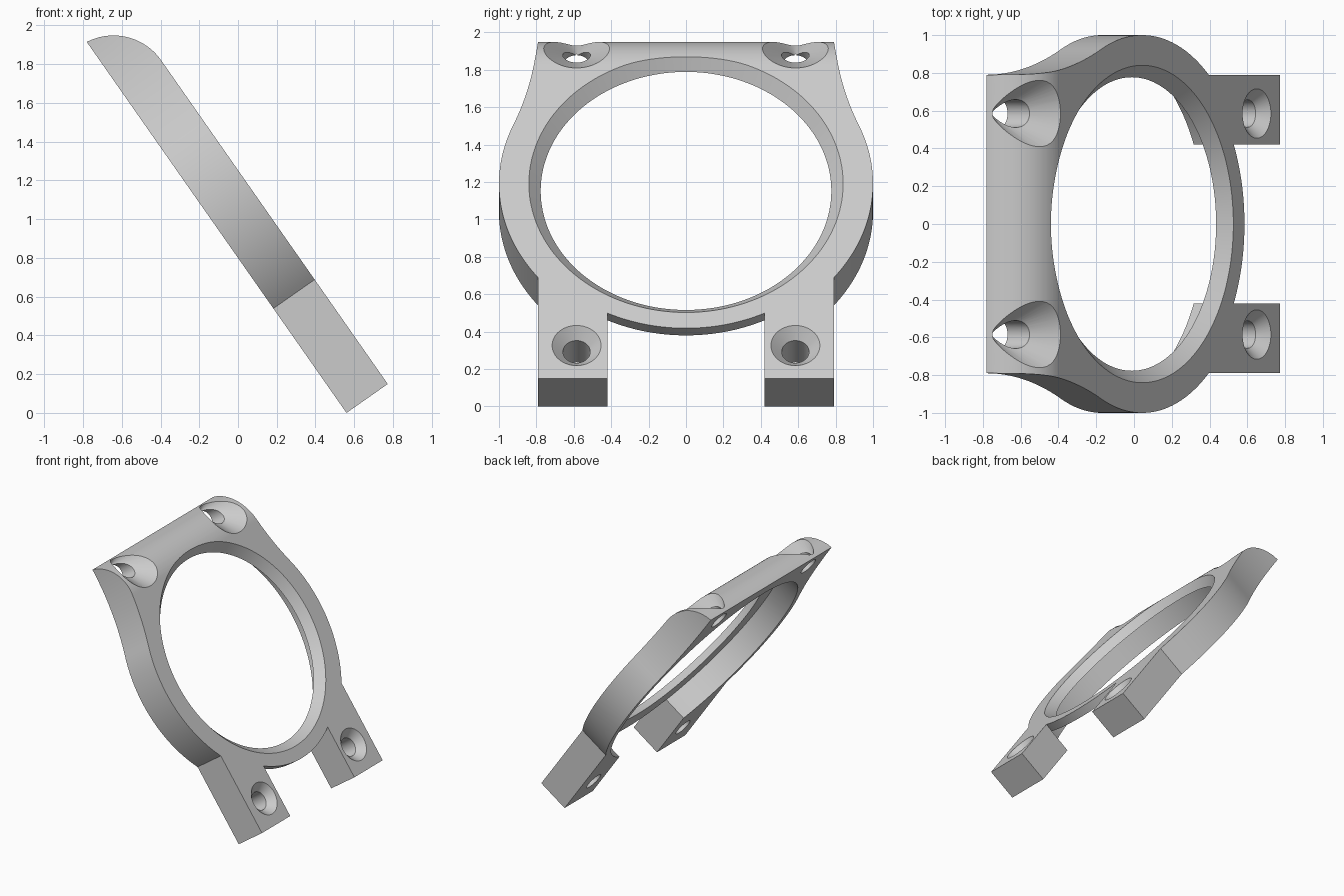
import bpy, bmesh
from math import sin, cos, pi, asin, sqrt, radians
from mathutils import Matrix, Vector

if "Cube" in bpy.data.objects:
    bpy.data.objects.remove(bpy.data.objects["Cube"])

# Working frame: first axis across, second up the plate, third through its thickness
THICK, LENGTH, CENTRE = 0.26, 2.338, 1.271
LEG_IN, LEG_OUT, SLOT_R = 0.42, 0.79, 0.943


def arc(cx, cy, r, a0, a1, n):
    return [(cx + r * cos(a0 + (a1 - a0) * i / n),
             cy + r * sin(a0 + (a1 - a0) * i / n)) for i in range(n + 1)]


def make_object(name, bm):
    bmesh.ops.recalc_face_normals(bm, faces=bm.faces)
    mesh = bpy.data.meshes.new(name)
    bm.to_mesh(mesh)
    bm.free()
    obj = bpy.data.objects.new(name, mesh)
    bpy.context.collection.objects.link(obj)
    return obj


def prism(name, points, place, offset):
    bm = bmesh.new()
    face = bm.faces.new([bm.verts.new(place(a, b)) for a, b in points])
    ext = bmesh.ops.extrude_face_region(bm, geom=[face])
    verts = [v for v in ext["geom"] if isinstance(v, bmesh.types.BMVert)]
    bmesh.ops.translate(bm, verts=verts, vec=Vector(offset))
    return make_object(name, bm)


def turned(name, profile, across, up, segments, squash=1.0):
    """Solid of revolution about the thickness axis; profile is (depth, radius)."""
    bm = bmesh.new()
    rings = [[bm.verts.new((across + x * squash, up + y, depth))
              for x, y in arc(0, 0, r, 0, 2 * pi, segments)[:-1]]
             for depth, r in profile]
    for low, high in zip(rings, rings[1:]):
        for i in range(segments):
            j = (i + 1) % segments
            bm.faces.new((low[i], low[j], high[j], high[i]))
    bm.faces.new(rings[0])
    bm.faces.new(rings[-1])
    return make_object(name, bm)


def boolean(target, tool, operation="DIFFERENCE"):
    mod = target.modifiers.new("cut", "BOOLEAN")
    mod.operation, mod.object, mod.solver = operation, tool, "EXACT"
    bpy.ops.object.select_all(action="DESELECT")
    bpy.context.view_layer.objects.active = target
    target.select_set(True)
    bpy.ops.object.modifier_apply(modifier=mod.name)
    bpy.data.objects.remove(tool)


# Outline of one half: slot arc, leg, round side, concave shoulder
slot_a = asin(LEG_IN / SLOT_R)
side_a = asin(sqrt(1 - LEG_OUT ** 2))
rise = LENGTH - CENTRE
flare = (rise ** 2 / (1 - LEG_OUT) - 1 - LEG_OUT) / 2
tangent_a = asin(rise / (1 + flare))
half = arc(0, CENTRE, SLOT_R, -pi / 2, -pi / 2 + slot_a, 14)
half += [(LEG_IN, 0), (LEG_OUT, 0)]
half += arc(0, CENTRE, 1, -side_a, tangent_a, 36)
half += arc(LEG_OUT + flare, LENGTH, flare, pi + tangent_a, pi, 20)[1:]
half += [(LEG_OUT, LENGTH + 0.1)]
outline = half + [(-x, y) for x, y in reversed(half[1:])]
frame = prism("ring_bracket", outline, lambda a, b: (a, b, 0), (0, 0, 0.5))

# Side profile with the rounded top end
nose_r, nose_s = 0.30, 2.04
side = [(-0.1, -0.1), (-0.1, THICK)]
side += arc(nose_s, THICK - nose_r, nose_r, pi / 2, -0.1, 32)
side += [(LENGTH, -0.1)]
boolean(frame, prism("side_profile", side, lambda a, b: (-1.2, a, b), (2.4, 0, 0)),
        "INTERSECT")

# Chamfered opening with a wider pocket behind it
opening = [(-0.1, 0.945), (0.193, 0.945), (0.193, 0.777), (0.30, 0.878)]
boolean(frame, turned("opening_cutter", opening, 0, CENTRE, 144))

# Screw holes: countersunk in the legs, deep tapered recesses in the top corners
for s in (-1, 1):
    leg_hole = [(-0.1, 0.073), (0.202, 0.073), (0.30, 0.171)]
    boolean(frame, turned("leg_hole_cutter", leg_hole, s * 0.585, 0.215, 48))
    top_hole = [(-0.1, 0.074), (0.35, 0.074)]
    boolean(frame, turned("top_hole_cutter", top_hole, s * 0.585, 2.218, 48))
    recess = [(-0.003, 0.003), (0.40, 0.406)]
    boolean(frame, turned("recess_cutter", recess, s * 0.585, 2.2925, 64, 0.87))

# Lean the plate back and stand it on the ground
t = radians(35)
frame.data.transform(Matrix(((0, -sin(t), cos(t), 0.56),
                             (1, 0, 0, 0),
                             (0, cos(t), sin(t), 0),
                             (0, 0, 0, 1))))

grey = bpy.data.materials.new("light_grey")
grey.use_nodes = True
colour = (0.6, 0.6, 0.6, 1)
grey.diffuse_color = colour
grey.node_tree.nodes["Principled BSDF"].inputs["Base Color"].default_value = colour
frame.data.materials.clear()
frame.data.materials.append(grey)

bpy.ops.object.select_all(action="DESELECT")
bpy.context.view_layer.objects.active = frame
frame.select_set(True)
bpy.ops.object.shade_smooth_by_angle(angle=radians(25))
